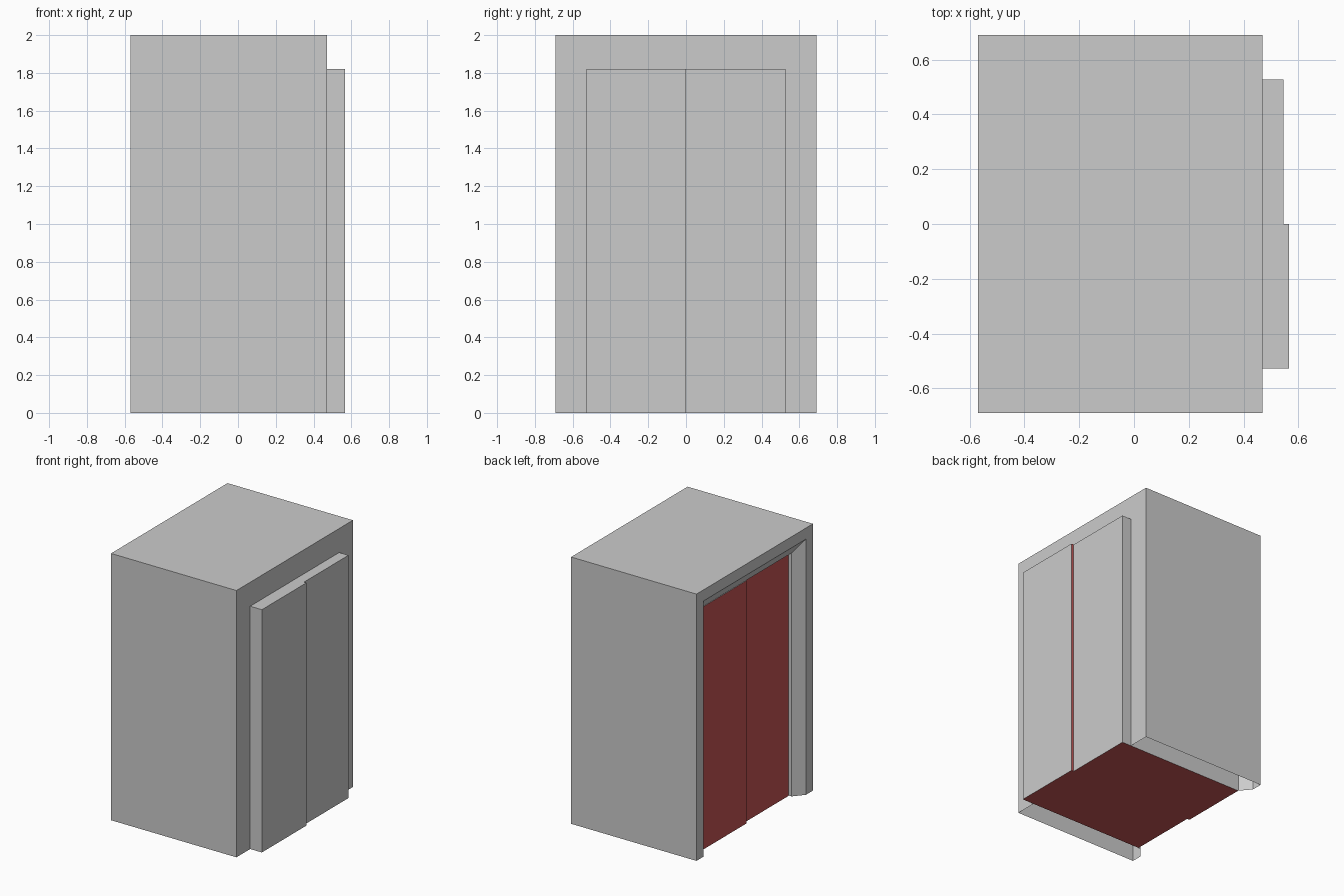
import bpy, bmesh

if "Cube" in bpy.data.objects:
    bpy.data.objects.remove(bpy.data.objects["Cube"])


def material(name, colour):
    m = bpy.data.materials.new(name)
    m.diffuse_color = (*colour, 1)
    m.use_nodes = True
    m.node_tree.nodes["Principled BSDF"].inputs["Base Color"].default_value = m.diffuse_color
    return m


def finish(name, bm, mats=()):
    mesh = bpy.data.meshes.new(name)
    bm.to_mesh(mesh)
    bm.free()
    for m in mats:
        mesh.materials.append(m)
    ob = bpy.data.objects.new(name, mesh)
    bpy.context.collection.objects.link(ob)
    return ob


def arch(bm, x, half_width, top):
    """Doorway-shaped loop, open at the floor."""
    w = half_width
    return [bm.verts.new((x, y, z)) for y, z in ((-w, 0), (-w, top), (w, top), (w, 0))]


# Housing: outer walls, rim round the opening, bevelled jamb; open underneath
bm = bmesh.new()
loops = [arch(bm, *p) for p in (
    (0.47, 0.69, 2.0),
    (-0.57, 0.69, 2.0),
    (-0.57, 0.607, 1.917),
    (-0.505, 0.53, 1.825),
    (-0.48, 0.53, 1.825),
)]
bm.faces.new(loops[0])
for a, b in zip(loops, loops[1:]):
    for i in range(3):
        bm.faces.new((a[i], b[i], b[i + 1], a[i + 1]))
bmesh.ops.recalc_face_normals(bm, faces=bm.faces)
finish("housing", bm)

# Two deep staggered door blocks: red on the show side, underside and meeting edge
grey = material("door_grey", (0.55, 0.55, 0.55))
red = material("door_red", (0.56, 0.09, 0.09))


def door(name, x0, x1, y0, y1):
    bm = bmesh.new()
    bmesh.ops.create_cube(bm, size=1)
    for v in bm.verts:
        v.co = (x1 if v.co.x > 0 else x0,
                y1 if v.co.y > 0 else y0,
                1.82 if v.co.z > 0 else 0)
    bm.normal_update()
    for f in bm.faces:
        meeting = abs(f.calc_center_median().y) < 0.01
        f.material_index = int(f.normal.x < -0.5 or f.normal.z < -0.5 or meeting)
    finish(name, bm, (grey, red))


door("door_near", -0.483, 0.567, -0.527, 0)
door("door_far", -0.503, 0.547, 0, 0.527)
